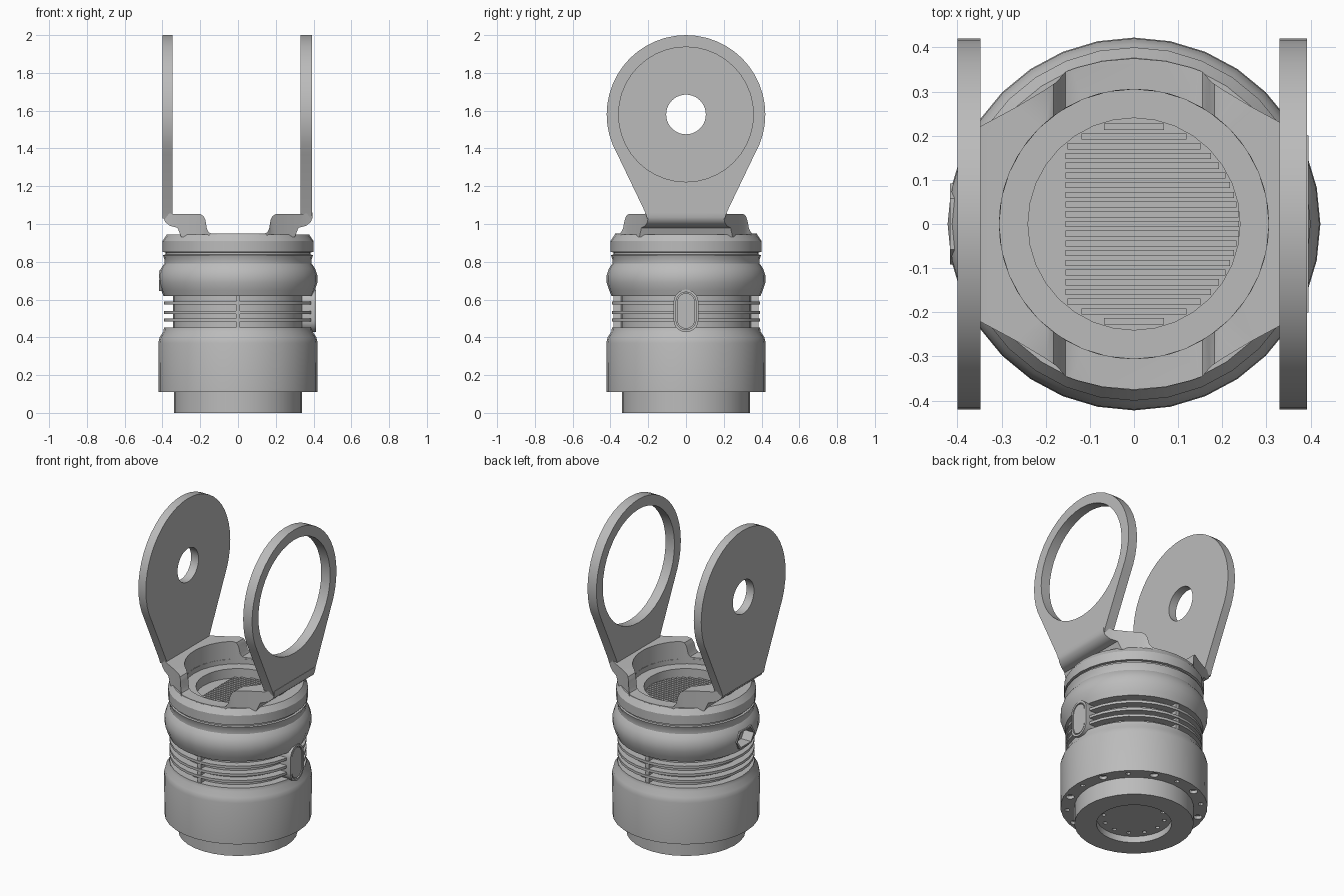
import bpy, bmesh
from math import sin, cos, pi, radians, sqrt
from mathutils import Matrix

if "Cube" in bpy.data.objects:
    bpy.data.objects.remove(bpy.data.objects["Cube"])

metal = bpy.data.materials.new("grey metal")
metal.use_nodes = True
GREY = (0.5, 0.5, 0.5, 1)
metal.diffuse_color = GREY
metal.node_tree.nodes["Principled BSDF"].inputs["Base Color"].default_value = GREY


def finish(name, bm):
    bmesh.ops.remove_doubles(bm, verts=bm.verts, dist=1e-5)
    bmesh.ops.recalc_face_normals(bm, faces=bm.faces)
    me = bpy.data.meshes.new(name)
    bm.to_mesh(me)
    bm.free()
    me.materials.append(metal)
    ob = bpy.data.objects.new(name, me)
    bpy.context.collection.objects.link(ob)
    return ob


def lathe(name, profile, n=32):
    """Revolve a profile of (radius, height) points that starts and ends on the axis."""
    bm = bmesh.new()
    rings = [[bm.verts.new((r * cos(2 * pi * i / n), r * sin(2 * pi * i / n), z))
              for i in range(n)] if r else [bm.verts.new((0, 0, z))] for r, z in profile]
    for a, b in zip(rings, rings[1:]):
        for i in range(n):
            j = (i + 1) % n
            corners = [a[i % len(a)], a[j % len(a)], b[j % len(b)], b[i % len(b)]]
            bm.faces.new(list(dict.fromkeys(corners)))
    return finish(name, bm)


def prism(name, outline, lo, hi, axis):
    """Extrude a 2D outline along the given axis."""
    place = {"x": lambda u, v, d: (d, u, v), "y": lambda u, v, d: (u, d, v),
             "z": lambda u, v, d: (u, v, d)}[axis]
    bm = bmesh.new()
    a = [bm.verts.new(place(u, v, lo)) for u, v in outline]
    b = [bm.verts.new(place(u, v, hi)) for u, v in outline]
    bm.faces.new(a)
    bm.faces.new(b)
    for i in range(len(a)):
        j = (i + 1) % len(a)
        bm.faces.new((a[i], a[j], b[j], b[i]))
    return finish(name, bm)


def arc(cx, cy, r, start, end, n):
    return [(cx + r * cos(radians(start + (end - start) * i / n)),
             cy + r * sin(radians(start + (end - start) * i / n))) for i in range(n + 1)]


def circle(cx, cy, r, n=32):
    return arc(cx, cy, r, 0, 360, n)[:-1]


def capsule(cz, half, r):
    return arc(0, cz + half, r, 0, 180, 10) + arc(0, cz - half, r, 180, 360, 10)


def boolean(ob, other, mode="DIFFERENCE"):
    mod = ob.modifiers.new("cut", "BOOLEAN")
    mod.operation, mod.solver, mod.object = mode, "EXACT", other
    bpy.context.view_layer.objects.active = ob
    bpy.ops.object.modifier_apply(modifier=mod.name)
    bpy.data.objects.remove(other)


def drill(ob, count, ring, r, lo, hi, phase=0):
    bm = bmesh.new()
    for i in range(count):
        t = 2 * pi * (i + phase) / count
        bmesh.ops.create_cone(bm, cap_ends=True, segments=12, radius1=r, radius2=r, depth=hi - lo,
                              matrix=Matrix.Translation((ring * cos(t), ring * sin(t), (lo + hi) / 2)))
    boolean(ob, finish("drill", bm))


# Housing: stepped foot, wide base, cooling grooves, bulge, collar and open socket
fins = []
for z in (0.491, 0.532, 0.581):
    fins += [(0.345, z - 0.008), (0.392, z - 0.008), (0.392, z + 0.008), (0.345, z + 0.008)]
housing = lathe("housing", [
    (0, 0.04), (0.215, 0.04), (0.215, 0), (0.34, 0), (0.34, 0.11),
    (0.42, 0.11), (0.422, 0.37), (0.415, 0.40), (0.395, 0.43), (0.392, 0.451), (0.345, 0.451),
    *fins, (0.345, 0.62), (0.395, 0.62), (0.407, 0.65), (0.42, 0.69), (0.42, 0.73), (0.408, 0.765),
    (0.39, 0.79), (0.389, 0.81), (0.398, 0.836), (0.385, 0.838), (0.385, 0.85), (0.4, 0.852),
    (0.4, 0.91), (0.376, 0.945), (0.31, 0.945), (0.305, 0.94), (0.305, 0.91),
    (0.24, 0.91), (0.24, 0.85), (0, 0.85)])

# Bolt holes under the base and in the foot recess
drill(housing, 8, 0.382, 0.024, 0.08, 0.13, 0.5)
drill(housing, 8, 0.382, 0.014, 0.08, 0.13)
drill(housing, 12, 0.175, 0.012, 0.02, 0.06)

# Connector port on the right side
port = [(-0.08, 0.7), (-0.05, 0.745), (0.05, 0.745), (0.08, 0.7), (0.05, 0.655), (-0.05, 0.655)]
boolean(housing, prism("port_cut", port, -0.5, -0.35, "x"))
frame = prism("port_frame", [(u * 1.15, 0.7 + (v - 0.7) * 1.2) for u, v in port], -0.417, -0.36, "x")
boolean(frame, prism("port_cut", port, -0.5, -0.35, "x"))
parts = [housing, frame]

# Ribs dividing the cooling grooves at front and back
box = [(-0.011, 0.44), (0.011, 0.44), (0.011, 0.63), (-0.011, 0.63)]
for name, s in (("front_rib", -1), ("back_rib", 1)):
    parts.append(prism(name, box, *sorted((s * 0.33, s * 0.385)), "y"))

# Oval button with a raised rim on the left side
rim = prism("button_rim", capsule(0.54, 0.047, 0.066), 0.3, 0.412, "x")
boolean(rim, prism("rim_cut", capsule(0.54, 0.047, 0.053), 0.4, 0.5, "x"))
parts += [rim, prism("button", capsule(0.54, 0.047, 0.047), 0.35, 0.41, "x")]

# Ring line under the foot
foot_ring = prism("foot_ring", circle(0, 0, 0.275), -0.0, 0.03, "z")
boolean(foot_ring, prism("ring_cut", circle(0, 0, 0.215), -0.1, 0.1, "z"))
parts.append(foot_ring)

# Slats on the socket floor
y = -0.22
k = 0
while y < 0.225:
    x_end = sqrt(0.238 ** 2 - (abs(y) + 0.008) ** 2)
    x_start = -min(0.155, x_end)
    parts.append(prism("slat_%d" % k, [(x_start, y - 0.007), (x_end, y - 0.007),
                                       (x_end, y + 0.007), (x_start, y + 0.007)], 0.84, 0.86, "z"))
    y += 0.022
    k += 1

# Fork base: front silhouette intersected with the plan outline, bored for the socket
half = [(0.14, 0.95), (0.155, 0.955), (0.165, 0.975), (0.172, 1.02), (0.182, 1.042), (0.2, 1.052),
        (0.34, 1.052), (0.395, 1.06), (0.395, 1.035), (0.385, 1.01), (0.36, 0.99), (0.32, 0.98),
        (0.3, 0.93)]
fork = prism("fork_base", half + [(-x, z) for x, z in reversed(half)], -0.5, 0.5, "y")
edge = [(0.395, 0.2), (0.35, 0.22), (0.27, 0.263), (0.2, 0.305), (0.175, 0.322), (0.155, 0.345),
        (0.13, 0.354), (0.07, 0.369)]
back = edge + [(0, 0.375)] + [(-x, v) for x, v in reversed(edge)]
plan = back + [(x, -v) for x, v in reversed(back)]
boolean(fork, prism("plan", plan, 0.8, 1.2, "z"), "INTERSECT")
boolean(fork, prism("bore", circle(0, 0, 0.305, 48), 0.8, 1.2, "z"))
parts.append(fork)

# Fork arms: left one is a wide ring, right one has a small pivot hole
paddle = [(-0.205, 1.03), (0.205, 1.03), (0.215, 1.06)] + arc(0, 1.58, 0.42, -30, 210, 32) + [(-0.215, 1.06)]
for name, lo, hi, r in (("left_arm", 0.33, 0.392, 0.357), ("right_arm", -0.4, -0.348, 0.105)):
    arm = prism(name, paddle, lo, hi, "x")
    boolean(arm, prism("hole", circle(0, 1.58, r, 40), -0.6, 0.6, "x"))
    parts.append(arm)

# Smooth rounded surfaces, keep edges crisp
bpy.ops.object.select_all(action="DESELECT")
for ob in parts:
    ob.select_set(True)
bpy.context.view_layer.objects.active = housing
bpy.ops.object.shade_smooth_by_angle(angle=radians(30))
